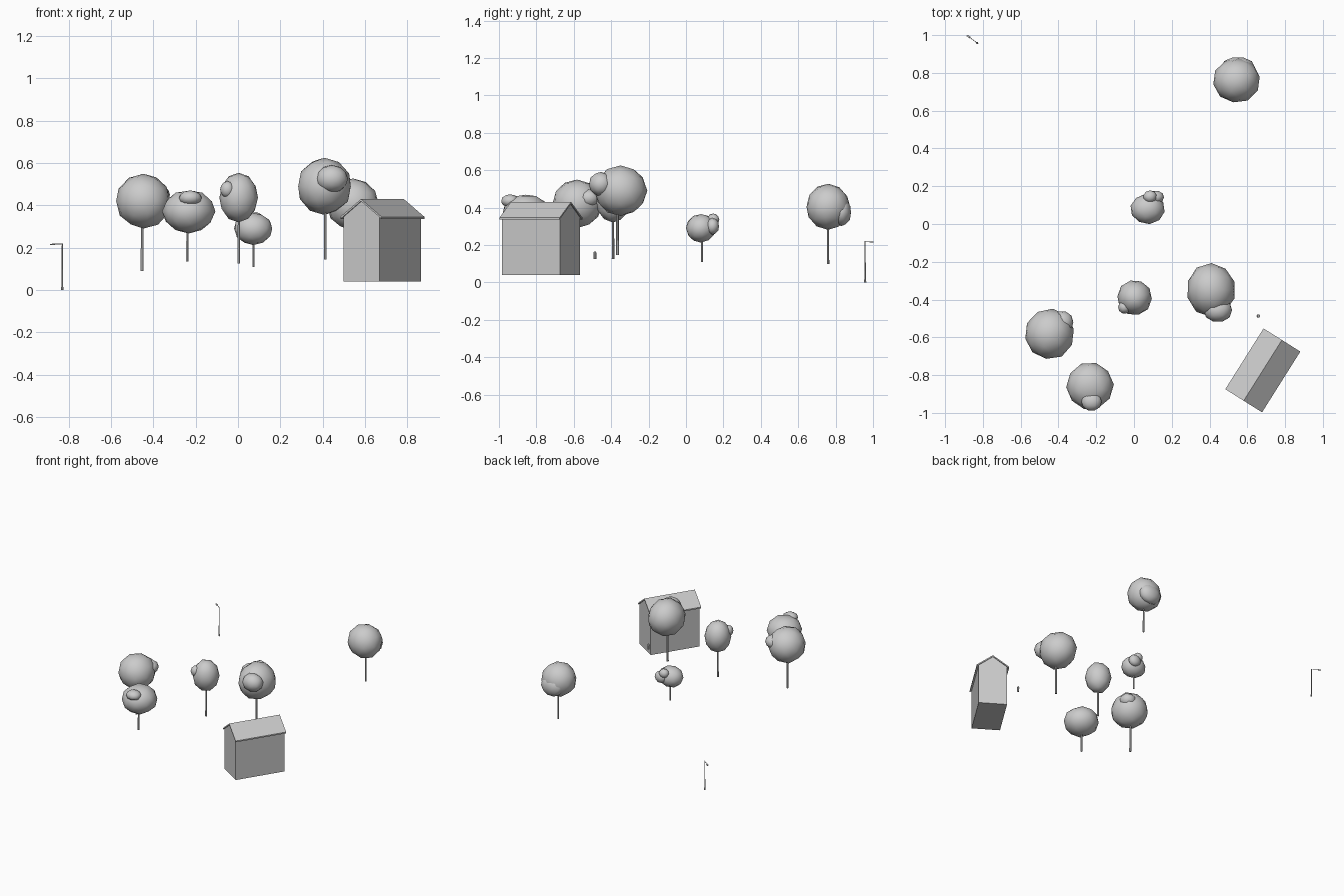
import bpy, bmesh, math
from mathutils import Matrix, Vector

if "Cube" in bpy.data.objects:
    bpy.data.objects.remove(bpy.data.objects["Cube"])


def make_object(name, bm, smooth=False):
    bmesh.ops.recalc_face_normals(bm, faces=bm.faces)
    for f in bm.faces:
        f.smooth = smooth
    mesh = bpy.data.meshes.new(name)
    bm.to_mesh(mesh)
    bm.free()
    obj = bpy.data.objects.new(name, mesh)
    bpy.context.collection.objects.link(obj)
    return obj


def rod(name, p, q, r1, r2, sides=6):
    p, q = Vector(p), Vector(q)
    bm = bmesh.new()
    rot = (q - p).to_track_quat('Z', 'Y').to_matrix().to_4x4()
    bmesh.ops.create_cone(bm, cap_ends=True, segments=sides, radius1=r1, radius2=r2,
                          depth=(q - p).length,
                          matrix=Matrix.Translation((p + q) / 2) @ rot)
    return make_object(name, bm)


def blob(name, centre, radii, spin=0.0, flat_top=1.0):
    # Low-poly smooth foliage clump, slightly uneven
    bm = bmesh.new()
    bmesh.ops.create_icosphere(bm, subdivisions=2, radius=1.0)
    c = Vector(centre)
    rot = Matrix.Rotation(spin, 3, 'Z')
    for v in bm.verts:
        d = rot @ v.co
        d *= 1 + 0.02 * math.sin(3 * d.x + 5 * spin) * math.cos(3 * d.y + 2 * d.z)
        d.z = min(d.z, flat_top)
        v.co = c + Vector([d[i] * radii[i] for i in range(3)])
    return make_object(name, bm, smooth=True)


# Trees: trunk (x, y, base z), trunk radius, canopy centre, canopy radii, top cut, extra clumps
trees = [
    ((-0.453, -0.58, 0.09), 0.008, (-0.447, -0.582, 0.42), (0.132, 0.135, 0.13), 1.0,
     [((-0.38, -0.52, 0.45), (0.06, 0.06, 0.05))]),
    ((-0.239, -0.86, 0.135), 0.007, (-0.233, -0.857, 0.372), (0.124, 0.124, 0.104), 0.93,
     [((-0.225, -0.94, 0.435), (0.055, 0.05, 0.036))]),
    ((0.004, -0.39, 0.125), 0.007, (0.003, -0.39, 0.437), (0.093, 0.094, 0.118), 0.99,
     [((-0.05, -0.44, 0.475), (0.035, 0.035, 0.04))]),
    ((0.073, 0.085, 0.11), 0.006, (0.072, 0.08, 0.29), (0.091, 0.08, 0.077), 0.97,
     [((0.112, 0.142, 0.30), (0.048, 0.036, 0.045)),
      ((0.085, 0.145, 0.335), (0.036, 0.033, 0.033))]),
    ((0.412, -0.366, 0.145), 0.008, (0.408, -0.349, 0.49), (0.13, 0.142, 0.135), 1.05,
     [((0.444, -0.455, 0.525), (0.077, 0.066, 0.066))]),
    ((0.55, 0.76, 0.097), 0.006, (0.543, 0.76, 0.404), (0.126, 0.119, 0.124), 1.0,
     [((0.55, 0.83, 0.375), (0.09, 0.055, 0.075))]),
]
for i, (base, r, centre, radii, cut, clumps) in enumerate(trees, 1):
    rod(f"tree_{i}_trunk", base, (base[0], base[1], centre[2]), r, r * 0.75)
    blob(f"tree_{i}_canopy", centre, radii, 0.5 * i, cut)
    for k, (cc, cr) in enumerate(clumps, 1):
        blob(f"tree_{i}_clump_{k}", cc, cr, 0.3 * k)


# House: gable profile extruded along its length, then turned
house_place = Matrix.Translation((0.682, -0.775, 0)) @ Matrix.Rotation(math.radians(-32.2), 4, 'Z')


def extrude_profile(name, profile, half):
    bm = bmesh.new()
    face = bm.faces.new([bm.verts.new((x, -half, z)) for x, z in profile])
    new = bmesh.ops.extrude_face_region(bm, geom=[face], use_keep_orig=True)["geom"]
    bmesh.ops.translate(bm, vec=(0, 2 * half, 0),
                        verts=[g for g in new if isinstance(g, bmesh.types.BMVert)])
    bm.transform(house_place)
    return make_object(name, bm)


extrude_profile("house_walls",
                [(-0.101, 0.04), (0.101, 0.04), (0.101, 0.345), (0, 0.42), (-0.101, 0.345)], 0.184)
extrude_profile("house_roof",
                [(-0.115, 0.336), (0, 0.42), (0.115, 0.336),
                 (0.115, 0.346), (0, 0.43), (-0.115, 0.346)], 0.19)

# Street lamp: foot, pole, arm and lamp head
lx, ly = -0.83, 0.958
arm = Vector((-0.8, 0.6, 0)).normalized()
top = Vector((lx, ly, 0.217))
rod("lamp_foot", (lx, ly, 0), (lx, ly, 0.014), 0.006, 0.005, 8)
rod("lamp_pole", (lx, ly, 0.01), (lx, ly, 0.22), 0.0035, 0.0025, 8)
rod("lamp_arm", top, top + arm * 0.06, 0.002, 0.002)
bm = bmesh.new()
bmesh.ops.create_cube(bm, size=1, matrix=Matrix.Translation(top + arm * 0.057 - Vector((0, 0, 0.002)))
                      @ Matrix.Rotation(math.atan2(arm.y, arm.x), 4, 'Z')
                      @ Matrix.Diagonal((0.023, 0.01, 0.005, 1)))
make_object("lamp_head", bm)

# Small bollard near the house
bx, by = 0.658, -0.487
rod("bollard_body", (bx, by, 0.125), (bx, by, 0.155), 0.0075, 0.0075, 8)
rod("bollard_cap", (bx, by, 0.153), (bx, by, 0.164), 0.009, 0.006, 8)
